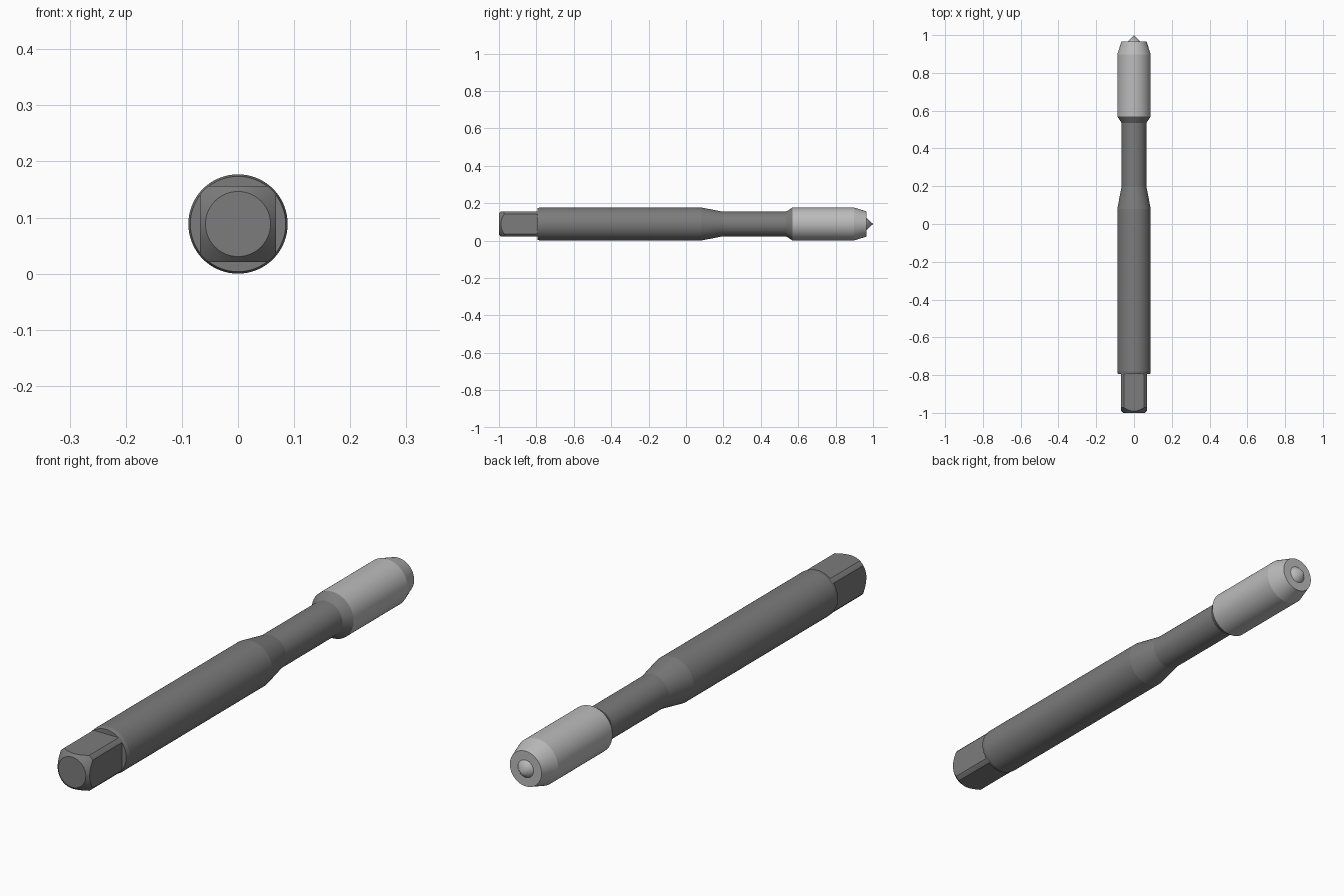
import bpy, bmesh
from math import cos, sin, pi, acos, radians

if "Cube" in bpy.data.objects:
    bpy.data.objects.remove(bpy.data.objects["Cube"])

R = 0.0885           # main radius, also the axis height
FLAT = 0.0675        # half width across the drive square
ROUND = 0.086        # radius of the square's rounded corners
END = 0.058          # radius of the end face of the square


def material(name, grey):
    m = bpy.data.materials.new(name)
    m.diffuse_color = (grey, grey, grey, 1)
    m.use_nodes = True
    m.node_tree.nodes["Principled BSDF"].inputs["Base Color"].default_value = m.diffuse_color
    return m


dark = material("dark_steel", 0.2)
light = material("bright_steel", 0.5)


def skin(name, rings, mat):
    """Join equal-length rings of points along y; a one-point ring is an apex."""
    bm = bmesh.new()
    loops = [[bm.verts.new(p) for p in ring] for ring in rings]
    for a, b in zip(loops, loops[1:]):
        n = len(a)
        for i in range(n):
            j = (i + 1) % n
            if len(b) == 1:
                bm.faces.new((a[i], a[j], b[0]))
            else:
                bm.faces.new((a[i], a[j], b[j], b[i]))
    for loop in (loops[0], loops[-1]):
        if len(loop) > 1:
            bm.faces.new(loop)
    bmesh.ops.recalc_face_normals(bm, faces=bm.faces)
    me = bpy.data.meshes.new(name)
    bm.to_mesh(me)
    bm.free()
    ob = bpy.data.objects.new(name, me)
    bpy.context.collection.objects.link(ob)
    me.materials.append(mat)
    bpy.ops.object.select_all(action='DESELECT')
    ob.select_set(True)
    bpy.context.view_layer.objects.active = ob
    bpy.ops.object.shade_smooth_by_angle(angle=radians(9))
    return ob


def lathe(name, profile, mat, n=72):
    rings = []
    for y, r in profile:
        if r == 0:
            rings.append([(0, y, R)])
        else:
            rings.append([(r * cos(2 * pi * i / n), y, R + r * sin(2 * pi * i / n))
                          for i in range(n)])
    return skin(name, rings, mat)


# Shank, tapering into the neck and flaring out to the head
lathe("shank_and_neck", [(-0.795, 0.085), (-0.78, R), (0.08, R), (0.197, 0.066),
                         (0.535, 0.066), (0.57, R)], dark)

# Cutting head with tapered lead and pointed tip
lathe("head", [(0.57, R), (0.897, R), (0.966, 0.067), (0.966, 0.033), (1.0, 0)], light)

# Drive square: a round bar with four flats and a conical end chamfer
half = acos(FLAT / ROUND)
polar = []
for q in range(4):
    for i in range(12):
        t = -half + 2 * half * i / 12
        polar.append((q * pi / 2 + t, FLAT / cos(t)))
    for i in range(6):
        polar.append((q * pi / 2 + half + (pi / 2 - 2 * half) * i / 6, ROUND))
skin("drive_square", [
    [(END * cos(a), -1, R + END * sin(a)) for a, r in polar],
    [(r * cos(a), -1 + (r - END), R + r * sin(a)) for a, r in polar],
    [(r * cos(a), -0.79, R + r * sin(a)) for a, r in polar],
], dark)
